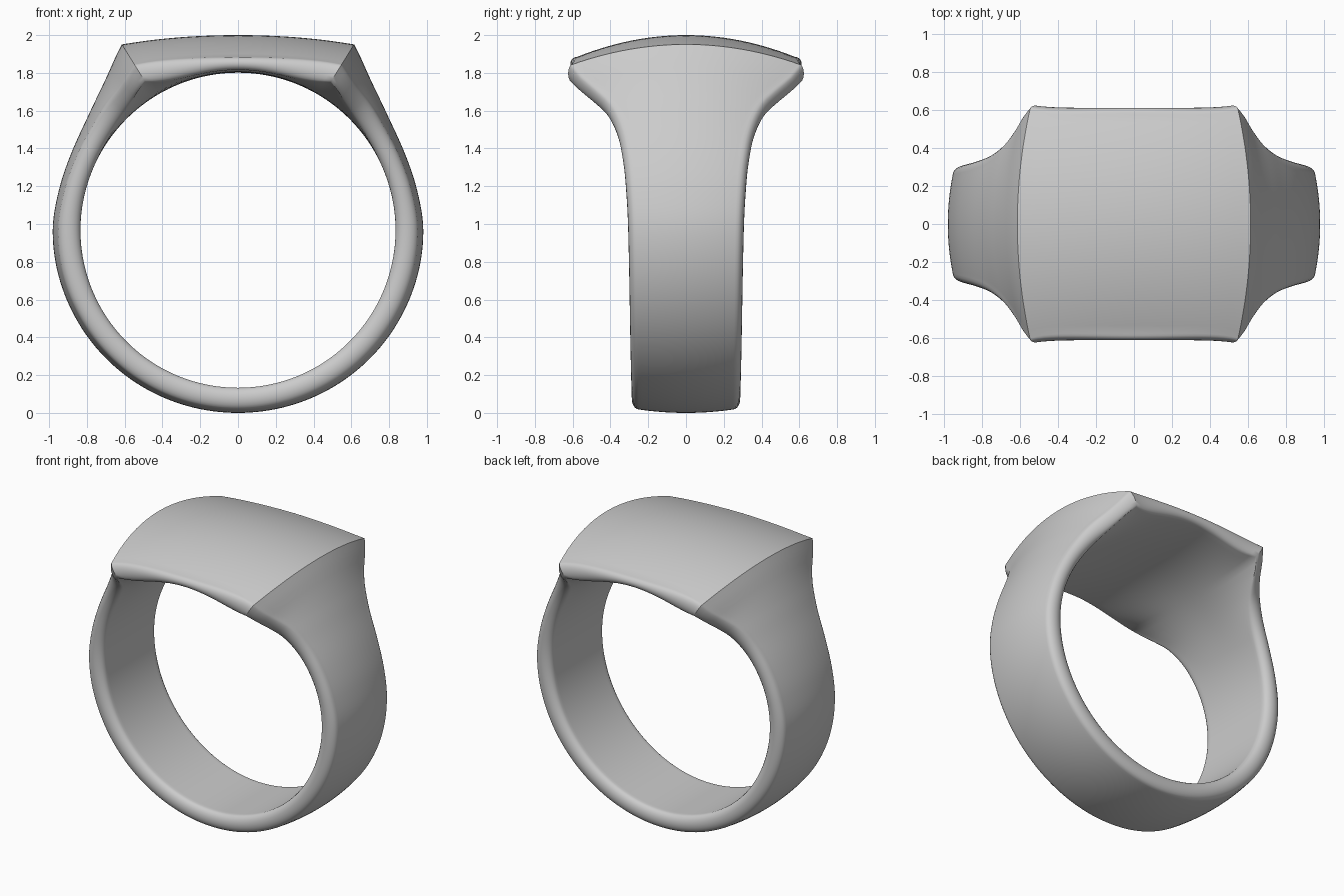
import bpy, bmesh, math

if "Cube" in bpy.data.objects:
    bpy.data.objects.remove(bpy.data.objects["Cube"])

CZ, RI, CORNER = 0.967, 0.834, 32   # bore centre height, bore radius, face corner angle

# Shank keys, by angle from the top: outer radius, half width, crown drop, edge round, inner flare
KEYS = [
    (32, 1.160, .624, .125, .022, .090),
    (36, 1.115, .572, .110, .028, .070),
    (40, 1.074, .505, .090, .036, .045),
    (46, 1.030, .425, .060, .044, .022),
    (55, 0.990, .365, .040, .048, .006),
    (66, 0.972, .332, .030, .048, .000),
    (78, 0.972, .315, .026, .048, .000),
    (90, 0.981, .306, .026, .046, .000),
    (120, 0.977, .297, .022, .042, .000),
    (180, 0.967, .287, .018, .038, .000),
]


def slope(i, c):
    a, b = max(i - 1, 0), min(i + 1, len(KEYS) - 1)
    if b == len(KEYS) - 1 and i == b:
        return 0
    return (KEYS[b][c] - KEYS[a][c]) / (KEYS[b][0] - KEYS[a][0])


def shank(deg):
    i = max(k for k in range(len(KEYS) - 1) if KEYS[k][0] <= deg)
    h = KEYS[i + 1][0] - KEYS[i][0]
    t = (deg - KEYS[i][0]) / h
    return [(2*t**3 - 3*t*t + 1) * KEYS[i][c] + (t**3 - 2*t*t + t) * h * slope(i, c)
            + (3*t*t - 2*t**3) * KEYS[i + 1][c] + (t**3 - t*t) * h * slope(i + 1, c)
            for c in range(1, 6)]


def face(deg):
    # Gently domed signet face
    x = math.tan(math.radians(deg)) / math.tan(math.radians(CORNER))
    r = (1.033 - .05 * x * x) / math.cos(math.radians(deg))
    s = x ** 6
    return [r, .612 + .012 * s, .115 + .01 * s, .036 - .014 * s, .015 + .075 * x ** 4]


def section(deg):
    # Half cross-section from inner middle to outer middle, as (y, radius)
    r, w, drop, b, flare = face(deg) if deg < CORNER else shank(deg)
    flat = w - b
    n = 14
    inner = [(flat * k / n, RI + flare * (k / n) ** 3) for k in range(n + 1)]
    outer = [(flat * k / n, r - drop * (k / n) ** 2) for k in range(n, -1, -1)]
    lo, hi = inner[-1][1], outer[0][1]
    mid, half = (lo + hi) / 2, (hi - lo) / 2
    edge = [(flat + b * math.cos(a), mid + half * math.sin(a))
            for a in (math.pi * (k / 10 - .5) for k in range(1, 10))]
    pts = inner + edge + outer
    return pts + [(-y, q) for y, q in pts[-2:0:-1]]


# Sweep the changing section around the bore
bm = bmesh.new()
rings = []
for deg in range(-180, 180, 2):
    a = math.radians(deg)
    rings.append([bm.verts.new((q * math.sin(a), y, CZ + q * math.cos(a)))
                  for y, q in section(abs(deg))])
for i, ring in enumerate(rings):
    nxt = rings[(i + 1) % len(rings)]
    for j in range(len(ring)):
        k = (j + 1) % len(ring)
        bm.faces.new((ring[j], ring[k], nxt[k], nxt[j]))
bmesh.ops.recalc_face_normals(bm, faces=bm.faces)

mesh = bpy.data.meshes.new("signet_ring")
bm.to_mesh(mesh)
bm.free()
ring_obj = bpy.data.objects.new("signet_ring", mesh)
bpy.context.collection.objects.link(ring_obj)
bpy.context.view_layer.objects.active = ring_obj
ring_obj.select_set(True)
bpy.ops.object.shade_smooth_by_angle(angle=math.radians(35))
